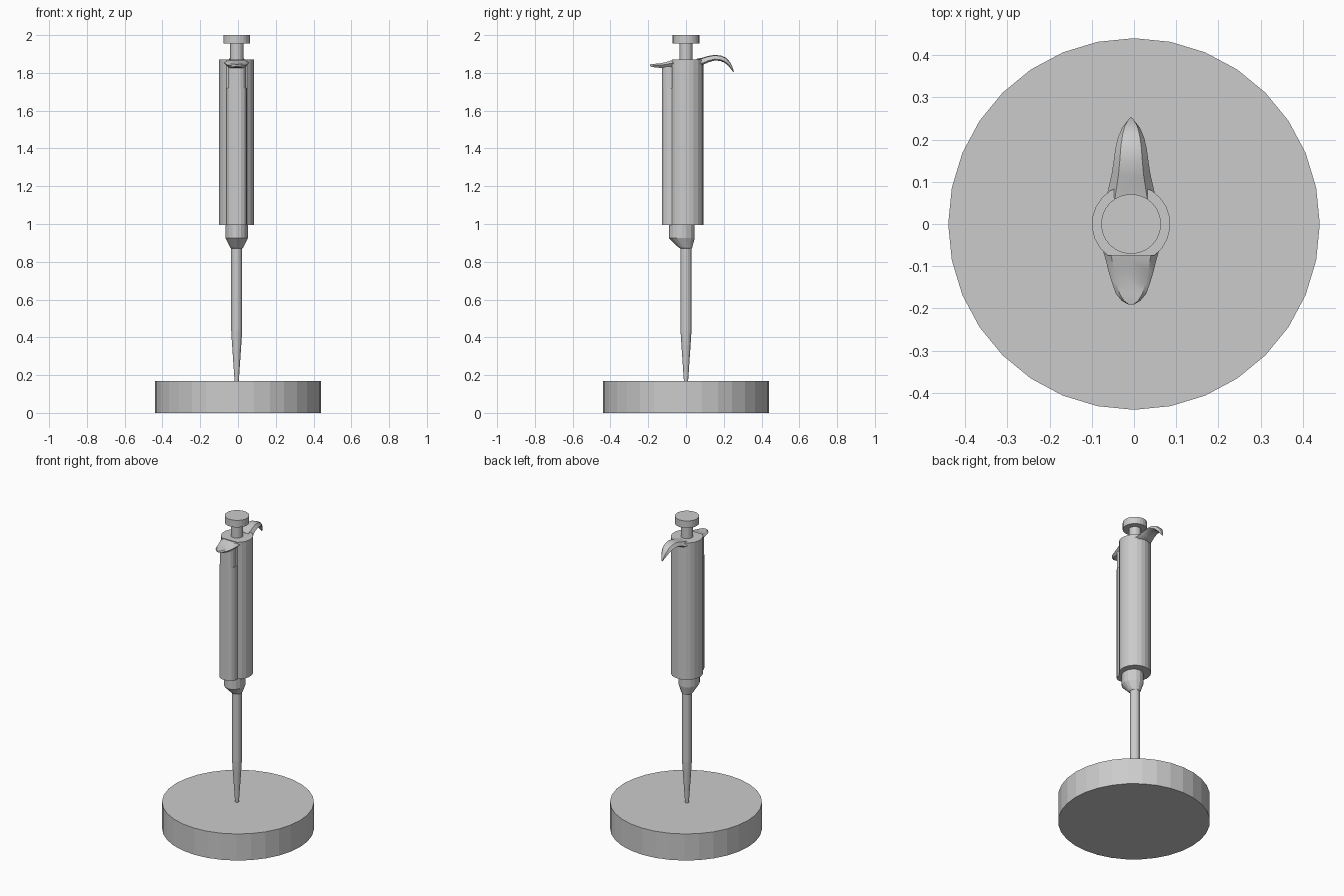
import bpy, bmesh
from math import sin, cos, pi, asin, radians

if "Cube" in bpy.data.objects:
    bpy.data.objects.remove(bpy.data.objects["Cube"])

CX = -0.007  # pipette axis sits slightly left of the base axis


def loft(name, rings, smooth=None):
    """Skin a list of equal-length rings of points and cap both ends."""
    bm = bmesh.new()
    vs = [[bm.verts.new(p) for p in r] for r in rings]
    n = len(rings[0])
    for a, b in zip(vs, vs[1:]):
        for i in range(n):
            j = (i + 1) % n
            bm.faces.new((a[i], a[j], b[j], b[i]))
    bm.faces.new(vs[0][::-1])
    bm.faces.new(vs[-1])
    bmesh.ops.recalc_face_normals(bm, faces=bm.faces)
    me = bpy.data.meshes.new(name)
    bm.to_mesh(me)
    bm.free()
    ob = bpy.data.objects.new(name, me)
    bpy.context.collection.objects.link(ob)
    if smooth:
        bpy.ops.object.select_all(action='DESELECT')
        ob.select_set(True)
        bpy.context.view_layer.objects.active = ob
        bpy.ops.object.shade_smooth_by_angle(angle=radians(smooth))
    return ob


def ellipse(rx, ry, z, n, x=CX, y=0.0):
    return [(x + rx * sin(2 * pi * i / n), y + ry * cos(2 * pi * i / n), z) for i in range(n)]


def prism(name, outline, z0, z1):
    return loft(name, [[(CX + x, y, z) for x, y in outline] for z in (z0, z1)])


def mirrored(half):
    return half + [(-x, y) for x, y in reversed(half)]


# round base
loft("base", [ellipse(0.44, 0.44, z, 32, 0) for z in (0, 0.17)])

# tapered tip and shaft
loft("tip", [ellipse(r, r, z, 16) for r, z in
             [(0.011, 0.165), (0.027, 0.40), (0.029, 0.44), (0.029, 0.90)]])

# collar, bulging to the front
loft("collar", [ellipse(rx, ry, z, 16, CX, y) for rx, ry, y, z in
                [(0.029, 0.030, 0, 0.87), (0.034, 0.036, -0.003, 0.875),
                 (0.059, 0.068, -0.022, 0.925), (0.059, 0.068, -0.022, 1.0)]])

# handle: round back, narrow raised front
R, CUT, N = 0.093, -0.075, 18
a0 = pi + asin(-CUT / R)
sweep = 2 * (a0 - pi) + pi
arc = [(R * cos(a0 - sweep * i / N), R * sin(a0 - sweep * i / N)) for i in range(N + 1)]
ridge = mirrored([(0.051, -0.100), (0.041, -0.116), (0.022, -0.126)])
prism("handle", arc + ridge, 0.995, 1.72)
prism("handle_top", arc, 1.72, 1.87)

# ejector slider in the front slot
prism("ejector_slider", mirrored([(0.046, -0.070), (0.046, -0.105), (0.037, -0.118), (0.02, -0.126)]),
      1.72, 1.845)

# ejector thumb pad: y, half width, bottom z, top z
pad = [(-0.065, 0.066, 1.832, 1.868), (-0.085, 0.060, 1.828, 1.864), (-0.110, 0.054, 1.826, 1.856),
       (-0.140, 0.045, 1.827, 1.850), (-0.165, 0.036, 1.829, 1.848), (-0.182, 0.022, 1.832, 1.847),
       (-0.191, 0.006, 1.836, 1.845)]
loft("ejector_pad", [[(CX + w * x, y, b + (t - b) * h) for x, h in
                      [(-1, 0.6), (-0.75, 1), (0, 1), (0.75, 1), (1, 0.6), (0.7, 0), (-0.7, 0)]]
                     for y, w, b, t in pad], 40)

# finger hook: top y/z, bottom y/z, half width
hook = [((0.055, 1.874), (0.055, 1.840), 0.060), ((0.085, 1.880), (0.088, 1.842), 0.053),
        ((0.115, 1.889), (0.118, 1.856), 0.046), ((0.150, 1.895), (0.150, 1.865), 0.041),
        ((0.185, 1.892), (0.178, 1.864), 0.037), ((0.212, 1.880), (0.202, 1.855), 0.031),
        ((0.234, 1.856), (0.224, 1.838), 0.022), ((0.248, 1.826), (0.240, 1.818), 0.010),
        ((0.253, 1.806), (0.249, 1.805), 0.003)]
loft("finger_hook", [[(CX + w * x, b[0] + (t[0] - b[0]) * h, b[1] + (t[1] - b[1]) * h) for x, h in
                      [(-1, 0.25), (-0.65, 0.9), (0, 1), (0.65, 0.9), (1, 0.25), (0.7, 0), (-0.7, 0)]]
                     for t, b, w in hook], 40)

# plunger rod and button
loft("plunger_rod", [ellipse(0.035, 0.035, z, 24) for z in (1.86, 1.96)])
loft("plunger_button", [ellipse(0.071, 0.071, z, 24) for z in (1.955, 2.0)])
